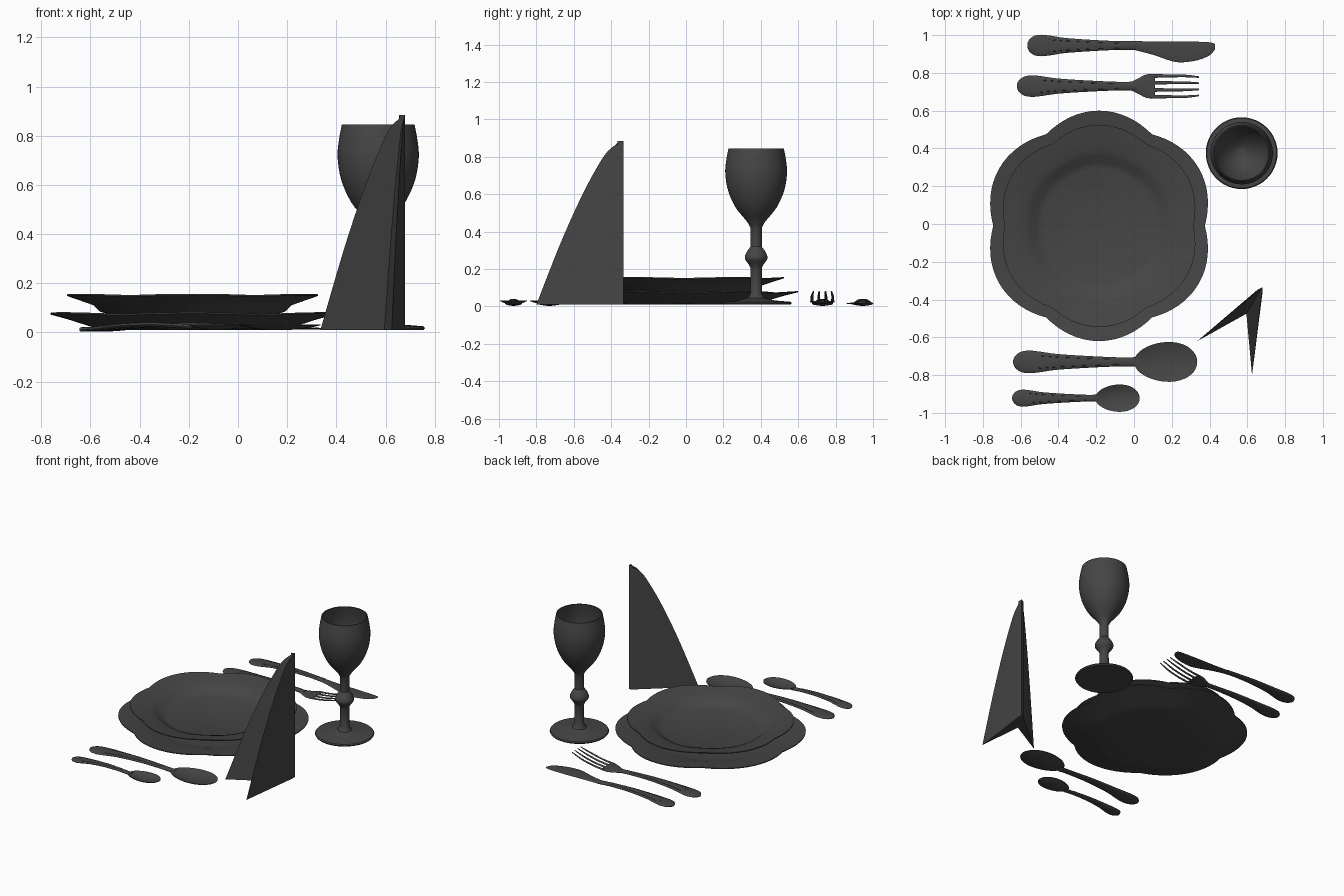
import bpy, bmesh, math
from math import sin, cos, pi, radians

cube = bpy.data.objects.get("Cube")
if cube:
    bpy.data.objects.remove(cube)

grey = bpy.data.materials.new("charcoal grey")
grey.use_nodes = True
TONE = (0.06, 0.06, 0.06, 1)
grey.diffuse_color = TONE
grey.node_tree.nodes["Principled BSDF"].inputs["Base Color"].default_value = TONE


def finish(name, bm, angle=35):
    bmesh.ops.remove_doubles(bm, verts=bm.verts, dist=0.00005)
    bmesh.ops.recalc_face_normals(bm, faces=bm.faces)
    mesh = bpy.data.meshes.new(name)
    bm.to_mesh(mesh)
    bm.free()
    mesh.materials.append(grey)
    obj = bpy.data.objects.new(name, mesh)
    bpy.context.collection.objects.link(obj)
    bpy.ops.object.select_all(action="DESELECT")
    obj.select_set(True)
    bpy.context.view_layer.objects.active = obj
    bpy.ops.object.shade_smooth_by_angle(angle=radians(angle))
    return obj


def spline(points, steps=4):
    """Catmull-Rom curve through tuples of any length."""
    out = []
    for i in range(len(points) - 1):
        a, b, c = points[max(i - 1, 0)], points[i], points[i + 1]
        d = points[min(i + 2, len(points) - 1)]
        for s in range(steps):
            t = s / steps
            out.append(tuple(
                q + t * (r - p) / 2 + t * t * (p - 2.5 * q + 2 * r - w / 2)
                + t ** 3 * (1.5 * (q - r) + (w - p) / 2)
                for p, q, r, w in zip(a, b, c, d)))
    return out + [points[-1]]


def loft(name, rings, caps=True, angle=35):
    bm = bmesh.new()
    rows = [[bm.verts.new(p) for p in ring] for ring in rings]
    for low, high in zip(rows, rows[1:]):
        for i in range(len(low)):
            j = (i + 1) % len(low)
            bm.faces.new((low[i], low[j], high[j], high[i]))
    if caps:
        bm.faces.new(rows[0])
        bm.faces.new(rows[-1])
    return finish(name, bm, angle)


def lathe(name, centre, profile, lobe=0, reach=1, segments=96):
    """Turned shape; lobe pushes the outer rim out into six scallops."""
    rings = []
    for r, z in profile:
        ring = []
        for i in range(segments):
            a = 2 * pi * i / segments
            push = lobe * abs(sin(3 * a)) * (r / reach) ** 4
            ring.append((centre[0] + (r + push) * cos(a),
                         centre[1] + (r + push) * sin(a), z + push * 0.15))
        rings.append(ring)
    return loft(name, rings, caps=False)


def lens(name, stations, sides=12):
    """Oval sections along x from (x, y low, y high, z, half thickness)."""
    rings = []
    for x, lo, hi, z, h in stations:
        rings.append([(x, (lo + hi) / 2 + (hi - lo) / 2 * cos(2 * pi * i / sides),
                       z + h * sin(2 * pi * i / sides)) for i in range(sides)])
    return loft(name, rings, angle=50)


# Plates
PLATE = (-0.185, -0.01)
lathe("charger_plate", PLATE,
      [(0, .03), (.33, .03), (.38, .04), (.42, .053), (.5, .066), (.56, .075),
       (.56, .069), (.5, .052), (.42, .026), (.38, .014), (.34, .01), (0, .01)],
      .05, .56)
lathe("soup_plate", PLATE,
      [(0, .085), (.3, .085), (.33, .095), (.36, .118), (.39, .13), (.45, .142), (.5, .152),
       (.5, .146), (.45, .128), (.4, .11), (.375, .085), (.34, .072), (0, .07)],
      .035, .5)

# Goblet
outer = spline([(.03, .42), (.05, .455), (.11, .53), (.15, .62), (.165, .71),
                (.16, .78), (.148, .845)])
inner = spline([(.142, .845), (.153, .78), (.157, .71), (.142, .62), (.1, .535), (.04, .48), (0, .475)])
knob = spline([(.03, .205), (.04, .225), (.058, .25), (.06, .268), (.05, .292), (.03, .32)])
lathe("goblet", (.57, .375),
      [(0, .01), (.185, .01), (.19, .018), (.185, .025), (.1, .032), (.045, .045), (.031, .07)]
      + knob + outer + inner, segments=48)

# Folded napkin: two wings meeting at an upright spine, with a sloped inner fold
SPINE, FOLD = (.68, -.335), (.595, -.475)
TIPS = [(.335, -.62), (.625, -.80)]


def mix(a, b, t):
    return a[0] + (b[0] - a[0]) * t, a[1] + (b[1] - a[1]) * t


rings = []
for spread, z in spline([(1, .01), (.73, .33), (.5, .57), (.32, .73), (.18, .83), (.02, .885)]):
    left, right = (mix(SPINE, t, spread) for t in TIPS)
    fold = mix(SPINE, FOLD, min(spread, 1))
    rings.append([(x, y, z) for x, y in
                  (left, (SPINE[0] - .025, SPINE[1] - .012), SPINE,
                   (SPINE[0], SPINE[1] - .03), right, fold)])
loft("napkin", rings, angle=30)


# Cutlery
def handle(prefix, y, start, end, half, thick=.009):
    shape = [(0, .12), (.015, .5), (.06, .88), (.13, 1), (.22, .9), (.35, .7),
             (.6, .52), (.85, .4), (1, .42)]
    rise = [.012, .012, .013, .015, .02, .027, .032, .028, .022]
    length = end - start
    lens(prefix + "_handle", spline(
        [(start + f * length, y - w * half, y + w * half, z, thick * (.4 + .6 * min(1, 3 * w)))
         for (f, w), z in zip(shape, rise)], 3))
    # raised border lines and cross bands
    for side in (-1, 1):
        lens(prefix + "_border", [
            (start + f * length, y + side * w * half - .002, y + side * w * half + .002, z, .002)
            for f, w, z in ((.2, .55, .026), (.35, .43, .034), (.6, .3, .039), (.85, .22, .035))], 6)
    for f, w, z in ((.2, .6, .026), (.17, .6, .024), (.86, .28, .034), (.9, .28, .033)):
        x = start + f * length
        lens(prefix + "_band", [(x + d, y - w * half, y + w * half, z, .002)
                                for d in (-.003, .003)], 6)


def spoon(prefix, y, start, neck, end, half, bowl):
    handle(prefix, y, start, neck + .02, half)
    cx, length = (neck + end) / 2, (end - neck) / 2
    rings = []
    for r, drop in [(k / 8, 0) for k in range(9)] + [(k / 8, .004) for k in range(8, -1, -1)]:
        ring = []
        for i in range(40):
            a = 2 * pi * i / 40
            egg = 1 + .1 * cos(a)
            ring.append((cx + r * length * cos(a), y + r * bowl * sin(a) * egg,
                         .033 - .02 * (1 - r * r) - drop))
        rings.append(ring)
    loft(prefix + "_bowl", rings, caps=False)


spoon("table_spoon", -.73, -.64, 0, .335, .06, .105)
spoon("tea_spoon", -.922, -.645, -.205, .03, .045, .072)

# Knife
handle("knife", .945, -.565, .01, .057)
lens("knife_blade", spline(
    [(0, .922, .968, .022, .007), (.1, .896, .967, .019, .005), (.2, .862, .967, .017, .004),
     (.26, .856, .967, .016, .004), (.34, .868, .965, .015, .004),
     (.4, .893, .962, .015, .003), (.425, .92, .955, .015, .002), (.43, .935, .942, .015, .001)], 3))

# Fork
handle("fork", .73, -.62, .01, .057)
lens("fork_shoulder", spline(
    [(-.01, .705, .755, .022, .007), (.03, .685, .775, .02, .006),
     (.065, .668, .792, .022, .005), (.11, .664, .795, .027, .004)], 3))
for y in (.674, .71, .748, .784):
    aim = y + (.73 - y) * .12
    lens("fork_tine", spline(
        [(.09, y - .011, y + .011, .025, .004), (.18, y - .008, y + .008, .035, .004),
         (.27, y - .007, y + .007, .055, .004), (.345, aim - .004, aim + .004, .08, .002)], 3), 8)
